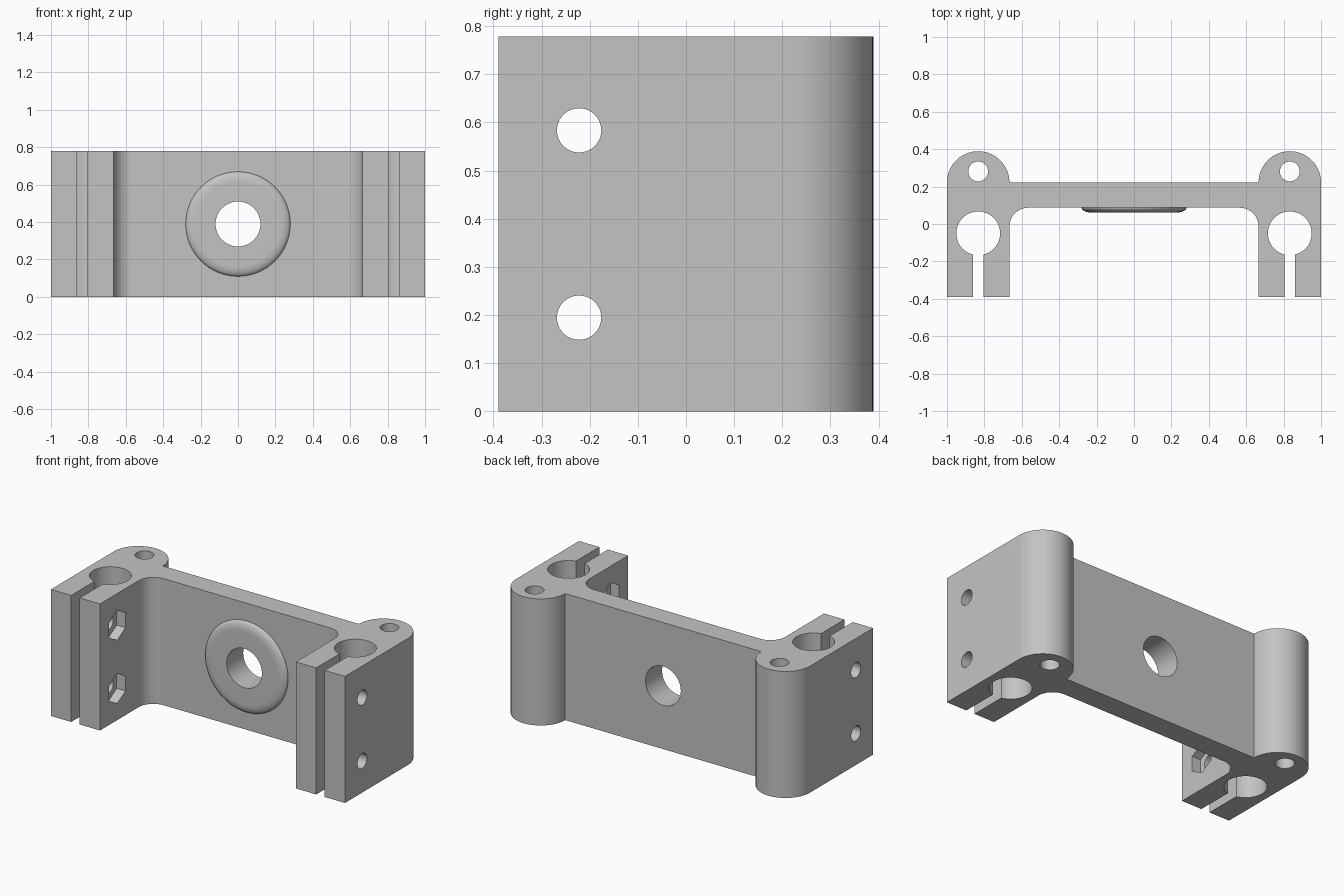
import bpy, bmesh
from math import radians, sin, cos, asin, degrees
from mathutils import Vector

default = bpy.data.objects.get("Cube")
if default:
    bpy.data.objects.remove(default, do_unlink=True)

HEIGHT = 0.778
FRONT = -0.389      # front end of the clamp jaws
ARM_X = 0.833       # centre line of each clamp arm
ARM_R = 0.167       # half width of an arm
PLATE_FRONT, PLATE_BACK = 0.087, 0.222
BORE_Y, BORE_R, SLOT = -0.05, 0.117, 0.029
FILLET = 0.1
BOLT_Y = -0.222

grey = bpy.data.materials.new("plain grey")
grey.use_nodes = True
grey.diffuse_color = (0.55, 0.55, 0.55, 1)
grey.node_tree.nodes["Principled BSDF"].inputs["Base Color"].default_value = (0.55, 0.55, 0.55, 1)


def arc(cx, cy, r, start, end, n):
    """Points along an arc, ends included, angles in degrees."""
    angles = [radians(start + (end - start) * i / n) for i in range(n + 1)]
    return [(cx + r * cos(a), cy + r * sin(a)) for a in angles]


def ring(cx, cy, r, n=64):
    return arc(cx, cy, r, 90, 450, n)[:-1]


def finish(name, bm):
    bmesh.ops.recalc_face_normals(bm, faces=bm.faces)
    mesh = bpy.data.meshes.new(name)
    bm.to_mesh(mesh)
    bm.free()
    mesh.materials.append(grey)
    obj = bpy.data.objects.new(name, mesh)
    bpy.context.collection.objects.link(obj)
    return obj


def prism(name, points, low, high, axis="z"):
    """Extrude a closed outline between two positions on an axis."""
    place = {"x": lambda u, v, w: (w, u, v),
             "y": lambda u, v, w: (u, w, v),
             "z": lambda u, v, w: (u, v, w)}[axis]
    bm = bmesh.new()
    face = bm.faces.new([bm.verts.new(place(u, v, low)) for u, v in points])
    out = bmesh.ops.extrude_face_region(bm, geom=[face], use_keep_orig=True)
    moved = [g for g in out["geom"] if isinstance(g, bmesh.types.BMVert)]
    bmesh.ops.translate(bm, verts=moved, vec=Vector(place(0, 0, high - low)))
    return finish(name, bm)


def activate(obj):
    bpy.ops.object.select_all(action="DESELECT")
    obj.select_set(True)
    bpy.context.view_layer.objects.active = obj


def cut(target, points, low, high, axis):
    cutter = prism("cutter", points, low, high, axis)
    cutter.hide_render = True
    mod = target.modifiers.new("cut", "BOOLEAN")
    mod.operation, mod.solver, mod.object = "DIFFERENCE", "EXACT", cutter
    activate(target)
    bpy.ops.object.modifier_apply(modifier=mod.name)
    bpy.data.objects.remove(cutter, do_unlink=True)


# Bracket outline: inner fillet, split clamp with keyhole bore, rounded lug
inner = ARM_X - ARM_R
gap = degrees(asin(SLOT / BORE_R))
half = arc(inner - FILLET, PLATE_FRONT - FILLET, FILLET, 90, 0, 16)
half += [(inner, FRONT), (ARM_X - SLOT, FRONT)]
half += arc(ARM_X, BORE_Y, BORE_R, 270 - gap, gap - 90, 56)
half += [(ARM_X + SLOT, FRONT), (ARM_X + ARM_R, FRONT)]
half += arc(ARM_X, PLATE_BACK, ARM_R, 0, 180, 40)
outline = half + [(-x, y) for x, y in reversed(half)]
bracket = prism("bracket_body", outline, 0, HEIGHT)

# Centre hole, vertical lug holes, cross bolt holes and hexagonal nut pockets
mid = HEIGHT / 2
cut(bracket, ring(0, mid, 0.12), 0, 0.5, "y")
for side in (-1, 1):
    cut(bracket, ring(side * ARM_X, 0.281, 0.053, 40), -0.1, HEIGHT + 0.1, "z")
for z in (HEIGHT * 0.25, HEIGHT * 0.75):
    cut(bracket, ring(BOLT_Y, z, 0.046, 40), -1.1, 1.1, "x")
    for side in (-1, 1):
        cut(bracket, ring(BOLT_Y, z, 0.092, 6), side * 0.6, side * 0.725, "x")

# Raised round boss with a soft rim around the centre hole
rim = [(0.28 - 0.055 * (1 - cos(radians(a))), PLATE_FRONT - 0.026 * sin(radians(a)))
       for a in range(0, 91, 10)]
section = [(0.12, PLATE_FRONT), (0.12, PLATE_FRONT - 0.026)] + rim[::-1]
bm = bmesh.new()
verts = [bm.verts.new((r, y, mid)) for r, y in section]
edges = [bm.edges.new(pair) for pair in zip(verts, verts[1:])]
bmesh.ops.spin(bm, geom=verts + edges, cent=(0, 0, mid), axis=(0, 1, 0),
               angle=radians(360), steps=64, use_merge=True)
bmesh.ops.remove_doubles(bm, verts=bm.verts, dist=0.0001)
bmesh.ops.recalc_face_normals(bm, faces=bm.faces)
# The ring is open at the back, so make sure its flat face looks forward
flat = min(bm.faces, key=lambda f: f.calc_center_median().y)
flip = flat.normal.y > 0
boss = finish("centre_boss", bm)
if flip:
    boss.data.flip_normals()

for obj in (bracket, boss):
    activate(obj)
    bpy.ops.object.shade_smooth_by_angle(angle=radians(30))
